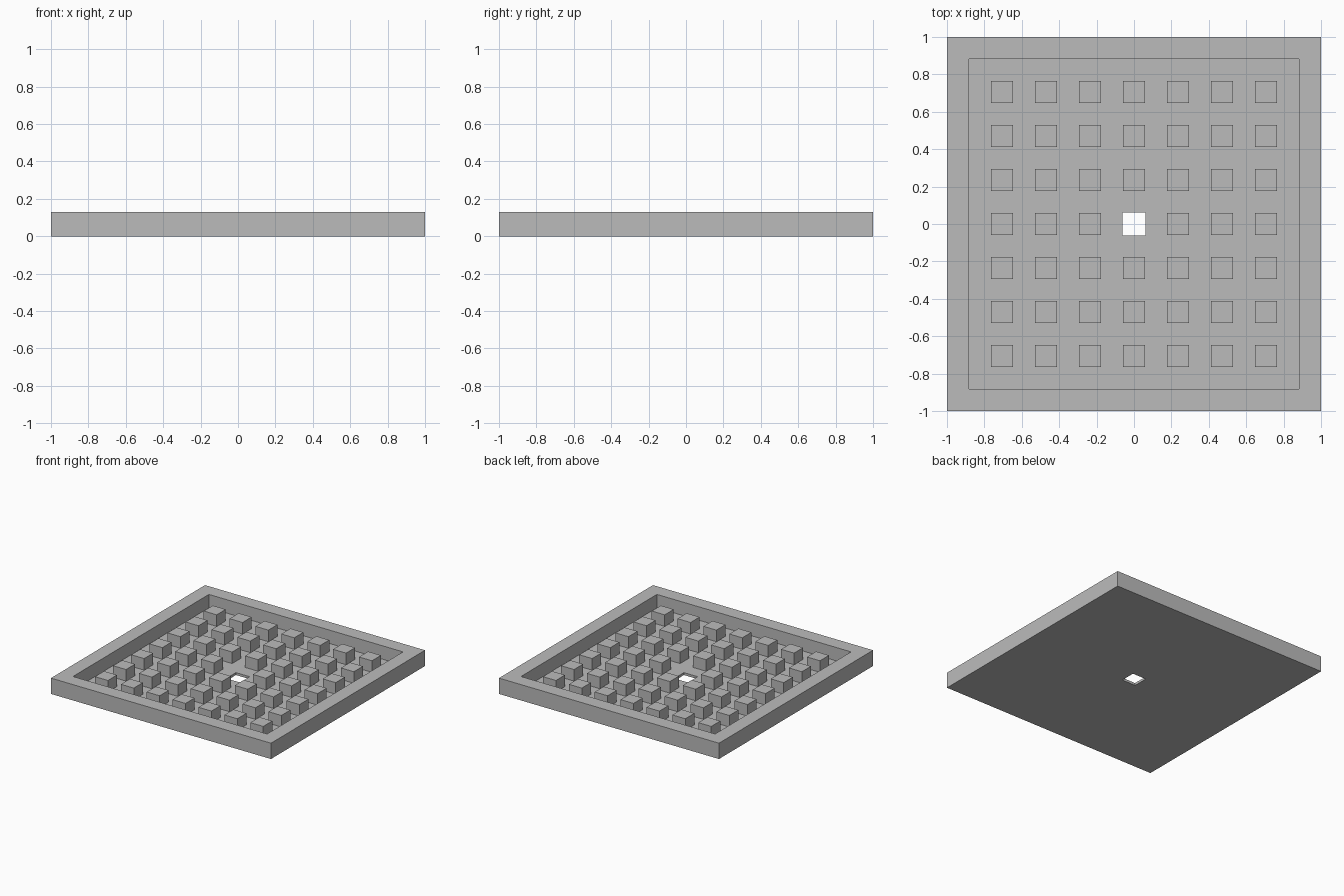
import bpy
import bmesh

if "Cube" in bpy.data.objects:
    bpy.data.objects.remove(bpy.data.objects["Cube"], do_unlink=True)

UNIT = 2 / 17            # block width; the tray is 17 units wide
HEIGHT = 0.13
FLOOR = 0.02
BLOCK_TOP = 0.115
HOLE = 0.0625
INNER = 1 - UNIT

grey = bpy.data.materials.new("plain grey")
grey.use_nodes = True
grey.diffuse_color = (0.5, 0.5, 0.5, 1)
grey.node_tree.nodes["Principled BSDF"].inputs["Base Color"].default_value = (0.5, 0.5, 0.5, 1)


def make_object(name, bm):
    bmesh.ops.recalc_face_normals(bm, faces=bm.faces)
    mesh = bpy.data.meshes.new(name)
    bm.to_mesh(mesh)
    bm.free()
    mesh.materials.append(grey)
    obj = bpy.data.objects.new(name, mesh)
    bpy.context.collection.objects.link(obj)
    return obj


def square(bm, half, z):
    corners = ((-1, -1), (1, -1), (1, 1), (-1, 1))
    return [bm.verts.new((sx * half, sy * half, z)) for sx, sy in corners]


# Tray: a closed loop of square rings, from the hole out round the rim and back
bm = bmesh.new()
profile = [(HOLE, 0), (1, 0), (1, HEIGHT), (INNER, HEIGHT), (INNER, FLOOR), (HOLE, FLOOR)]
rings = [square(bm, half, z) for half, z in profile]
for i, ring in enumerate(rings):
    after = rings[(i + 1) % len(rings)]
    for k in range(4):
        n = (k + 1) % 4
        bm.faces.new((ring[k], ring[n], after[n], after[k]))
make_object("tray", bm)

# Blocks: a seven by seven grid, leaving the centre open
for row in range(-3, 4):
    for col in range(-3, 4):
        if row == 0 and col == 0:
            continue
        bm = bmesh.new()
        bmesh.ops.create_cube(bm, size=1)
        bmesh.ops.scale(bm, vec=(UNIT, UNIT, BLOCK_TOP - FLOOR), verts=bm.verts)
        block = make_object(f"block_row{row + 4}_column{col + 4}", bm)
        block.location = (col * 2 * UNIT, row * 2 * UNIT, (BLOCK_TOP + FLOOR) / 2)
